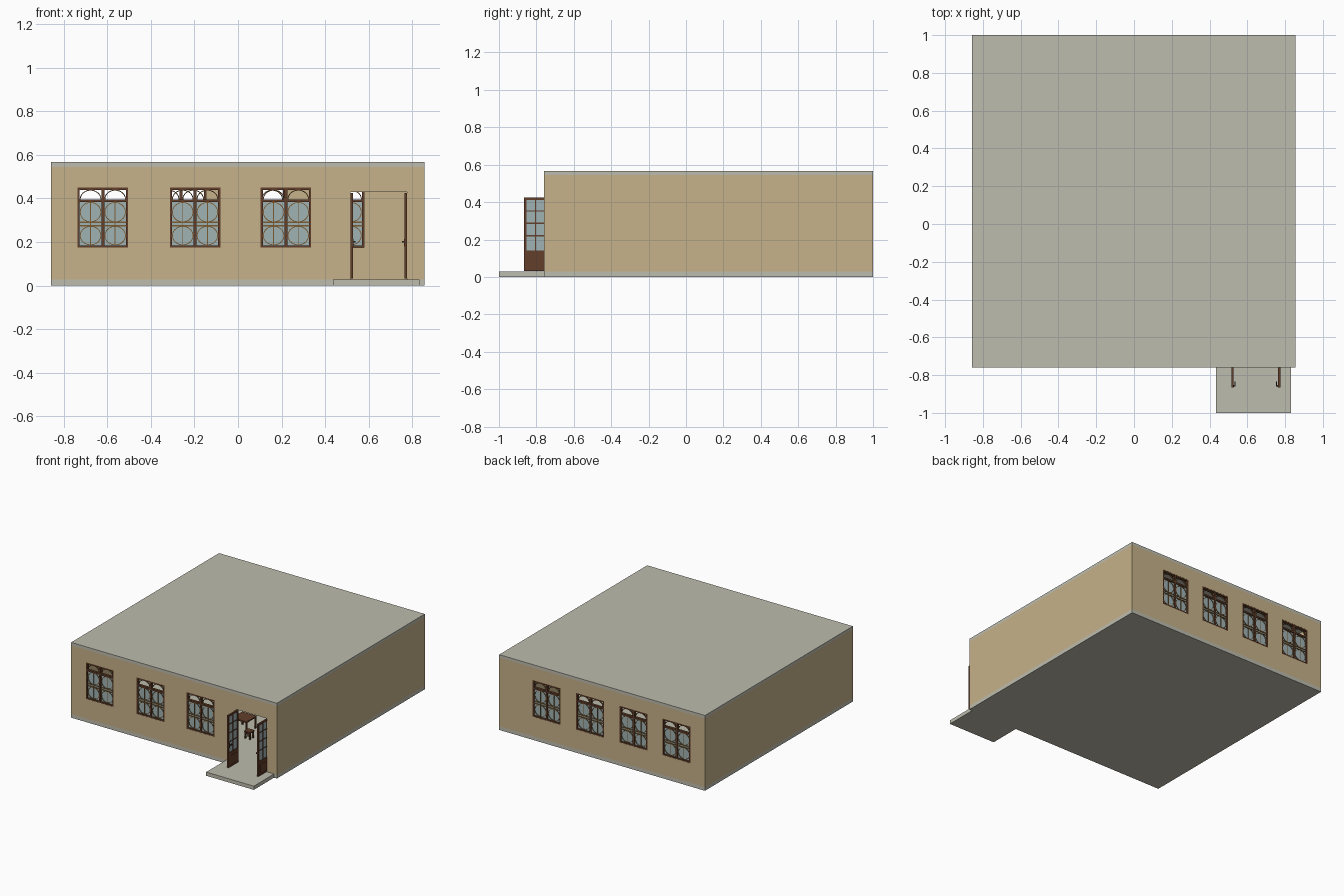
import bpy, bmesh, math
from mathutils import Matrix

cube = bpy.data.objects.get("Cube")
if cube:
    bpy.data.objects.remove(cube, do_unlink=True)


def material(name, *srgb):
    lin = [((c / 255 + 0.055) / 1.055) ** 2.4 for c in srgb]
    m = bpy.data.materials.new(name)
    m.use_nodes = True
    m.diffuse_color = (*lin, 1)
    m.node_tree.nodes["Principled BSDF"].inputs["Base Color"].default_value = (*lin, 1)
    return m


PLASTER = material("sand plaster", 198, 178, 138)
CONCRETE = material("pale concrete", 190, 188, 174)
WOOD = material("brown wood", 98, 62, 42)
LATTICE = material("ochre lattice", 122, 92, 50)
GLASS = material("blue grey glass", 160, 178, 180)
METAL = material("dark metal", 60, 48, 40)


def add_box(bm, x0, x1, y0, y1, z0, z1):
    mid = ((x0 + x1) / 2, (y0 + y1) / 2, (z0 + z1) / 2)
    size = (x1 - x0, y1 - y0, z1 - z0, 1)
    bmesh.ops.create_cube(bm, size=1, matrix=Matrix.Translation(mid) @ Matrix.Diagonal(size))


def add_arc(bm, cx, cz, rx, rz, start, end, width, y0, y1, steps=20):
    """Flat curved bar in the xz plane."""
    rings = []
    for i in range(steps + 1):
        a = start + (end - start) * i / steps
        rings.append([bm.verts.new((cx + (rx - w) * math.cos(a), y, cz + (rz - w) * math.sin(a)))
                      for w, y in ((0, y0), (width, y0), (width, y1), (0, y1))])
    for p, q in zip(rings, rings[1:]):
        for k in range(4):
            n = (k + 1) % 4
            bm.faces.new((p[k], p[n], q[n], q[k]))
    bmesh.ops.recalc_face_normals(bm, faces=bm.faces)


def to_mesh(bm, name, mat):
    me = bpy.data.meshes.new(name)
    bm.to_mesh(me)
    bm.free()
    me.materials.append(mat)
    return me


def place(name, me, loc=(0, 0, 0), turn=0):
    ob = bpy.data.objects.new(name, me)
    ob.location = loc
    ob.rotation_euler.z = turn
    bpy.context.collection.objects.link(ob)
    return ob


def boxes(name, mat, *items):
    bm = bmesh.new()
    for item in items:
        add_box(bm, *item)
    return to_mesh(bm, name, mat)


# Main sizes
LEFT, RIGHT, FRONT, BACK = -0.858, 0.856, -0.76, 1.0
BASE, EAVES, TOP = 0.028, 0.545, 0.567
THICK = 0.03
WIN_W, SILL, HEAD = 0.232, 0.175, 0.45
DOOR = (0.515, 0.775, BASE, 0.43)
front_windows = [-0.62, -0.197, 0.22]
back_windows = [0.462, 0.1, -0.262, -0.62]

# Slabs
place("floor_slab", boxes("floor_slab", CONCRETE, (LEFT, RIGHT, FRONT, BACK, 0, BASE)))
place("roof_slab", boxes("roof_slab", CONCRETE, (LEFT, RIGHT, FRONT, BACK, EAVES, TOP)))
place("porch_step", boxes("porch_step", CONCRETE, (0.435, 0.832, -1.0, FRONT, 0, BASE)))


# Walls: sheets with openings left out, then thickened inward
def wall(name, y, holes, offset):
    xs = sorted({LEFT, RIGHT, *(h[0] for h in holes), *(h[1] for h in holes)})
    zs = sorted({BASE, EAVES, *(h[2] for h in holes), *(h[3] for h in holes)})
    bm = bmesh.new()
    grid = [[bm.verts.new((x, y, z)) for z in zs] for x in xs]
    for i in range(len(xs) - 1):
        for j in range(len(zs) - 1):
            x, z = (xs[i] + xs[i + 1]) / 2, (zs[j] + zs[j + 1]) / 2
            if not any(a < x < b and c < z < d for a, b, c, d in holes):
                bm.faces.new((grid[i][j], grid[i + 1][j], grid[i + 1][j + 1], grid[i][j + 1]))
    ob = place(name, to_mesh(bm, name, PLASTER))
    mod = ob.modifiers.new("thickness", "SOLIDIFY")
    mod.thickness = THICK
    mod.offset = offset


def window_hole(cx):
    return (cx - WIN_W / 2, cx + WIN_W / 2, SILL, HEAD)


wall("front_wall", FRONT, [window_hole(c) for c in front_windows] + [DOOR], -1)
wall("back_wall", BACK, [window_hole(c) for c in back_windows], 1)
for name, x in (("right_wall", LEFT), ("left_wall", RIGHT - THICK)):
    place(name, boxes(name, PLASTER, (x, x + THICK, FRONT + THICK, BACK - THICK, BASE, EAVES)))

# Window meshes, centred on x, outer face at y = 0
H, F, TRANSOM = WIN_W / 2, 0.01, 0.39
MID = (SILL + TRANSOM) / 2
frame = boxes("window_frame", WOOD,
              (-H, -H + F, 0.001, 0.022, SILL, HEAD), (H - F, H, 0.001, 0.022, SILL, HEAD),
              (-H + F, H - F, 0.001, 0.022, SILL, SILL + F),
              (-H + F, H - F, 0.001, 0.022, HEAD - F, HEAD),
              (-H + F, H - F, 0.002, 0.021, TRANSOM - 0.006, TRANSOM + 0.006),
              (-0.007, 0.007, 0.002, 0.021, SILL + F, HEAD - F))
bm = bmesh.new()
for side in (-1, 1):
    cx = side * (H - F + 0.007) / 2
    r = (H - F - 0.007) / 2
    # fan arch over each transom light
    add_arc(bm, cx, TRANSOM + 0.006, r, HEAD - F - TRANSOM - 0.006, 0, math.pi, 0.004, 0.006, 0.016)
    # oval ring in each lower light
    for z0, z1 in ((SILL + F, MID - 0.008), (MID + 0.008, TRANSOM - 0.006)):
        add_arc(bm, cx, (z0 + z1) / 2, r, (z1 - z0) / 2, 0, 2 * math.pi, 0.004, 0.006, 0.016)
    for z in (MID - 0.008, MID + 0.008):
        add_box(bm, cx - r, cx + r, 0.005, 0.017, z - 0.003, z + 0.003)
    add_box(bm, cx - 0.002, cx + 0.002, 0.007, 0.015, SILL + F, TRANSOM)
lattice = to_mesh(bm, "window_lattice", LATTICE)
glass = boxes("window_glass", GLASS, (-H + F, H - F, 0.010, 0.012, SILL + F, TRANSOM))

for label, centres, y, turn in (("front", front_windows, FRONT, 0), ("back", back_windows, BACK, math.pi)):
    for i, c in enumerate(centres, 1):
        for part, me in (("frame", frame), ("lattice", lattice), ("glass", glass)):
            place(f"{label}_window_{part}_{i}", me, (c, y, 0), turn)

# Door leaves, swung open; local x is the thickness, local y runs from hinge to free edge
L, D0, D1, T = -0.12, 0.032, 0.425, 0.006
leaf = boxes("door_leaf", WOOD,
             (-T, T, L, L + 0.013, D0, D1), (-T, T, -0.013, 0, D0, D1),
             (-T, T, L, 0, D1 - 0.013, D1), (-T, T, L, 0, 0.125, 0.142),
             (-T, T, L, 0, D0, D0 + 0.012), (-0.004, 0.004, L, 0, D0, 0.13),
             (-T, T, L + 0.025, -0.025, 0.055, 0.115))
bars = [(-0.004, 0.004, L / 2 - 0.003, L / 2 + 0.003, 0.14, D1 - 0.01)]
bars += [(-0.004, 0.004, L + 0.01, -0.01, z - 0.003, z + 0.003) for z in (0.22, 0.287, 0.353)]
muntins = boxes("door_muntins", WOOD, *bars)
pane = boxes("door_glass", GLASS, (-0.001, 0.001, L + 0.01, -0.01, 0.14, D1 - 0.01))
handle = boxes("door_handle", METAL, (0.005, 0.016, L + 0.004, L + 0.01, 0.197, 0.205),
               (0.012, 0.017, L + 0.004, L + 0.03, 0.197, 0.205),
               (0.005, 0.008, L + 0.002, L + 0.012, 0.18, 0.215))
for label, x in (("right", DOOR[0] + T), ("left", DOOR[1] - T)):
    for part, me in (("leaf", leaf), ("muntins", muntins), ("glass", pane), ("handle", handle)):
        ob = place(f"{label}_door_{part}", me, (x, FRONT + 0.015, 0))
        if label == "left" and part == "handle":
            ob.data = me.copy()
            ob.data.transform(Matrix.Diagonal((-1, 1, 1, 1)))
            ob.data.flip_normals()


# Small furniture inside the doorway
def stand(name, cx, cy, half, height):
    items = [(cx - half, cx + half, cy - half, cy + half, height - 0.01, height)]
    for sx in (-1, 1):
        for sy in (-1, 1):
            x, y = cx + sx * (half - 0.006), cy + sy * (half - 0.006)
            items.append((x - 0.005, x + 0.005, y - 0.005, y + 0.005, BASE, height - 0.01))
    place(name, boxes(name, WOOD, *items))


stand("table", 0.25, -0.28, 0.06, 0.12)
stand("stool", 0.36, -0.38, 0.025, 0.085)
